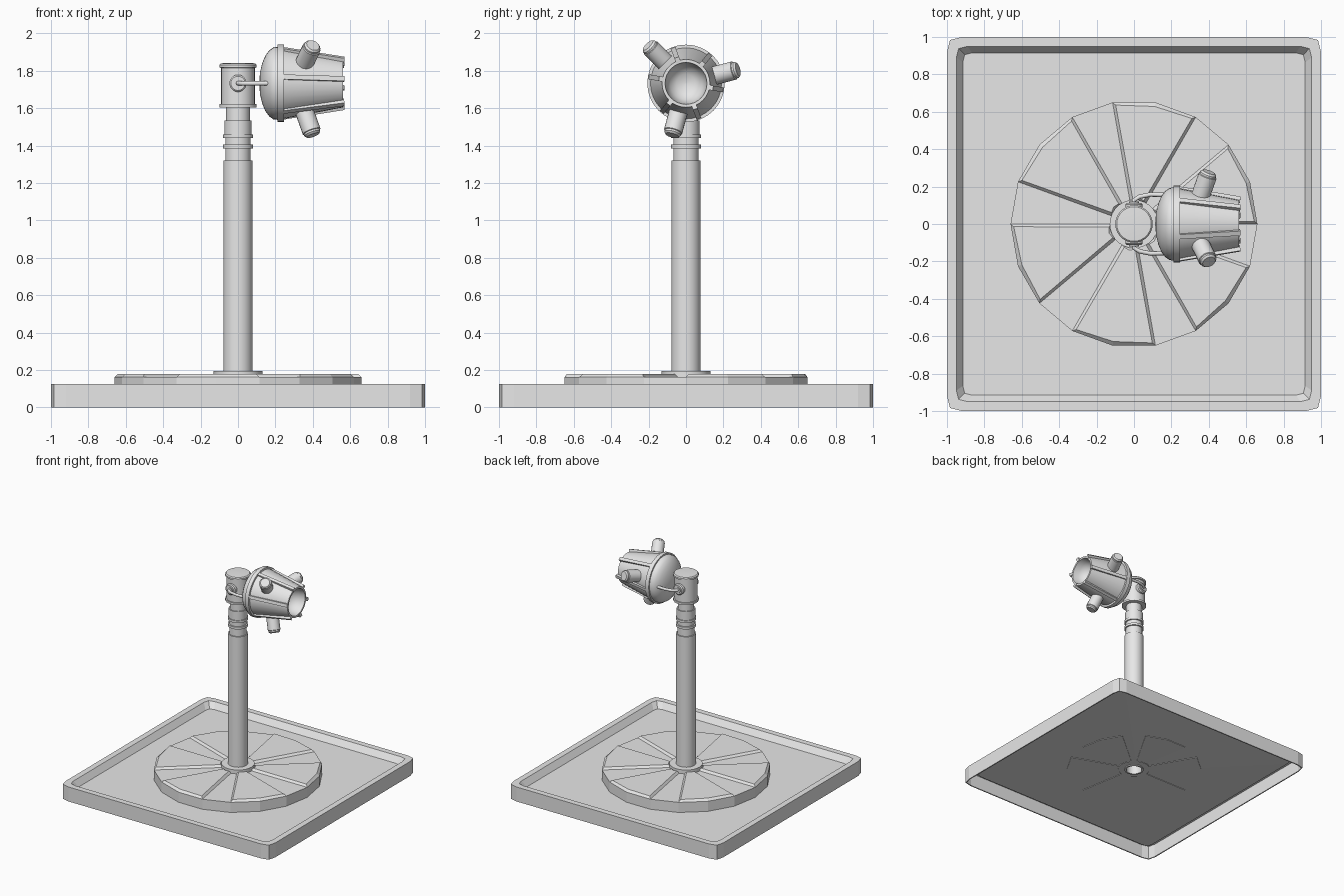
import bpy, bmesh, math
from mathutils import Matrix, Vector

cube = bpy.data.objects.get("Cube")
if cube:
    bpy.data.objects.remove(cube, do_unlink=True)

grey = bpy.data.materials.new("light_grey")
grey.use_nodes = True
grey.diffuse_color = (0.8, 0.8, 0.8, 1)
grey.node_tree.nodes["Principled BSDF"].inputs["Base Color"].default_value = (0.8, 0.8, 0.8, 1)


def finish(name, bm, smooth=True, recalc=True, matrix=None):
    if recalc:
        bmesh.ops.recalc_face_normals(bm, faces=bm.faces)
    mesh = bpy.data.meshes.new(name)
    bm.to_mesh(mesh)
    bm.free()
    mesh.materials.append(grey)
    if smooth:
        for p in mesh.polygons:
            p.use_smooth = True
        mesh.set_sharp_from_angle(angle=math.radians(32))
    obj = bpy.data.objects.new(name, mesh)
    bpy.context.collection.objects.link(obj)
    if matrix:
        obj.matrix_world = matrix
    return obj


def bridge(bm, a, b):
    n = len(a)
    for i in range(n):
        j = (i + 1) % n
        if len(a) == len(b):
            bm.faces.new((a[i], a[j], b[j], b[i]))


def lathe(name, profile, matrix=None, segments=28, closed=False):
    """Revolve (radius, height) points around z; open ends are capped."""
    bm = bmesh.new()
    rings = []
    for r, z in profile:
        rings.append([bm.verts.new((r * math.cos(k * math.tau / segments),
                                    r * math.sin(k * math.tau / segments), z))
                      for k in range(segments)])
    for a, b in zip(rings, rings[1:]):
        bridge(bm, a, b)
    if closed:
        bridge(bm, rings[-1], rings[0])
    else:
        bm.faces.new(rings[0])
        bm.faces.new(rings[-1])
    return finish(name, bm, matrix=matrix)


def along(p, q):
    """Matrix that places local z on the line from p to q."""
    p, q = Vector(p), Vector(q)
    return Matrix.Translation(p) @ (q - p).to_track_quat("Z", "Y").to_matrix().to_4x4()


# Tray: thin square shell with cut corners, a rim and a sunken floor
FLOOR = 0.075


def square_loop(bm, half, cut, z):
    quarter = [(half, half - cut), (half - cut * 0.2, half - cut * 0.2), (half - cut, half)]
    return [bm.verts.new(Matrix.Rotation(k * math.pi / 2, 3, "Z") @ Vector((x, y, z)))
            for k in range(4) for x, y in quarter]


bm = bmesh.new()
loops = [square_loop(bm, *spec) for spec in
         ((1, 0.08, 0), (1, 0.08, 0.125), (0.95, 0.06, 0.125), (0.915, 0.05, FLOOR))]
for a, b in zip(loops, loops[1:]):
    bridge(bm, a, b)
hole = [bm.verts.new((0.1 * math.cos(k * math.tau / 24), 0.1 * math.sin(k * math.tau / 24), FLOOR))
        for k in range(24)]
edges = [bm.edges.new((hole[i], hole[i - 1])) for i in range(24)]
edges += [bm.edges.get((loops[-1][i], loops[-1][i - 1])) for i in range(12)]
bmesh.ops.triangle_fill(bm, edges=edges, use_beauty=True, use_dissolve=False, normal=(0, 0, 1))
bm.normal_update()
for f in bm.faces:
    if abs(f.normal.z) > 0.9 and f.normal.z < 0:
        f.normal_flip()
tray = finish("base_tray", bm, smooth=False, recalc=False)
shell = tray.modifiers.new("Shell", "SOLIDIFY")
shell.thickness = 0.01
shell.offset = -1


# Fan of sectors around the pole: wide raised panels and narrow flat gaps
def sector(name, start, span, inner, outer, z0, z1, raised):
    bm = bmesh.new()
    angles = [math.radians(start + d) for d in range(0, span + 1, 20)]
    path = [(outer, a) for a in angles] + [(inner, a) for a in reversed(angles)]
    low = [bm.verts.new((r * math.cos(a), r * math.sin(a), z0)) for r, a in path]
    high = [bm.verts.new((v.co.x, v.co.y, z1)) for v in low]
    bridge(bm, low, high)
    bm.faces.new(list(reversed(low)))
    top = bm.faces.new(high)
    bm.normal_update()
    if raised:
        bmesh.ops.inset_region(bm, faces=[top], thickness=0.022, depth=0)
        for v in top.verts:
            v.co.z += 0.018
    finish(name, bm, smooth=False)


for k in range(6):
    sector("raised_panel", 60 * k, 40, 0.12, 0.66, FLOOR, 0.162, True)
    sector("flat_panel", 60 * k + 40, 20, 0.12, 0.66, FLOOR, 0.162, False)
    sector("underside_panel", 60 * k, 40, 0.12, 0.55, FLOOR - 0.014, FLOOR - 0.005, False)

# Pole with a hollow foot, collar and stepped neck
lathe("pole_collar", [(0.07, 0.058), (0.13, 0.058), (0.13, 0.195), (0.07, 0.195)], closed=True)
lathe("pole", [(0.064, 0.8), (0.064, 0.05), (0.078, 0.05), (0.078, 1.32), (0.068, 1.32),
               (0.068, 1.53), (0.064, 1.535), (0.064, 1.62)])
for z, h, r in ((1.385, 0.02, 0.08), (1.44, 0.02, 0.08), (1.46, 0.075, 0.073)):
    lathe("neck_ring", [(r, z), (r, z + h)])
lathe("pole_head", [(0.09, 1.605), (0.1, 1.605), (0.1, 1.622), (0.09, 1.622), (0.09, 1.815),
                    (0.1, 1.818), (0.1, 1.832), (0.092, 1.84), (0.04, 1.843)])

# Pivots and bent arms on both sides
AXIS = 1.733
for side, label in ((-1, "right"), (1, "left")):
    hub = along((0, side * 0.07, AXIS), (0, side, AXIS))
    lathe(label + "_pivot", [(0.046, 0), (0.046, 0.035), (0.038, 0.042), (0.026, 0.042), (0.026, 0.05)], hub, 20)
    curve = bpy.data.curves.new(label + "_arm", "CURVE")
    curve.dimensions = "3D"
    curve.bevel_depth = 0.012
    curve.bevel_resolution = 2
    curve.use_fill_caps = True
    path = [(0, 0.1), (0, 0.128), (0.03, 0.146), (0.09, 0.158), (0.17, 0.155)]
    spline = curve.splines.new("POLY")
    spline.points.add(len(path) - 1)
    for point, (x, y) in zip(spline.points, path):
        point.co = (x, side * y, AXIS, 1)
    curve.materials.append(grey)
    bpy.context.collection.objects.link(bpy.data.objects.new(label + "_arm", curve))

# Lamp housing turned to face +x: dome, flange, cone and hollow mouth
turn = Matrix.Translation((0, 0, AXIS)) @ Matrix.Rotation(math.pi / 2, 4, "Y")
lathe("lamp_housing", [(0.005, 0.113), (0.06, 0.118), (0.11, 0.13), (0.15, 0.147), (0.178, 0.168),
                       (0.193, 0.19), (0.195, 0.212), (0.207, 0.212), (0.207, 0.245), (0.19, 0.245),
                       (0.128, 0.562), (0.112, 0.562), (0.104, 0.51), (0.085, 0.47),
                       (0.05, 0.445), (0.005, 0.438)], turn, 32)


def spot(x, radius, degrees):
    a = math.radians(degrees)
    return Vector((x, radius * math.cos(a), AXIS + radius * math.sin(a)))


# Ribs along the cone
for k in range(6):
    degrees = 50 + 60 * k
    p, q = spot(0.24, 0.187, degrees), spot(0.568, 0.132, degrees)
    length = (q - p).length
    u = (q - p).normalized()
    t = spot(0, 1, degrees + 90) - Vector((0, 0, AXIS))
    frame = Matrix((u, t, u.cross(t))).transposed().to_4x4()
    bm = bmesh.new()
    bmesh.ops.create_cube(bm, size=1, matrix=Matrix.Translation((p + q) / 2) @ frame
                          @ Matrix.Diagonal((length, 0.026, 0.03, 1)))
    finish("lamp_rib", bm, smooth=False)

# Three knobs standing out of the cone
for degrees in (15, 135, 255):
    knob = along(spot(0.34, 0.11, degrees), spot(0.4, 0.285, degrees))
    lathe("lamp_knob", [(0.05, 0), (0.05, 0.165), (0.045, 0.168), (0.045, 0.178), (0.036, 0.188)], knob, 18)
